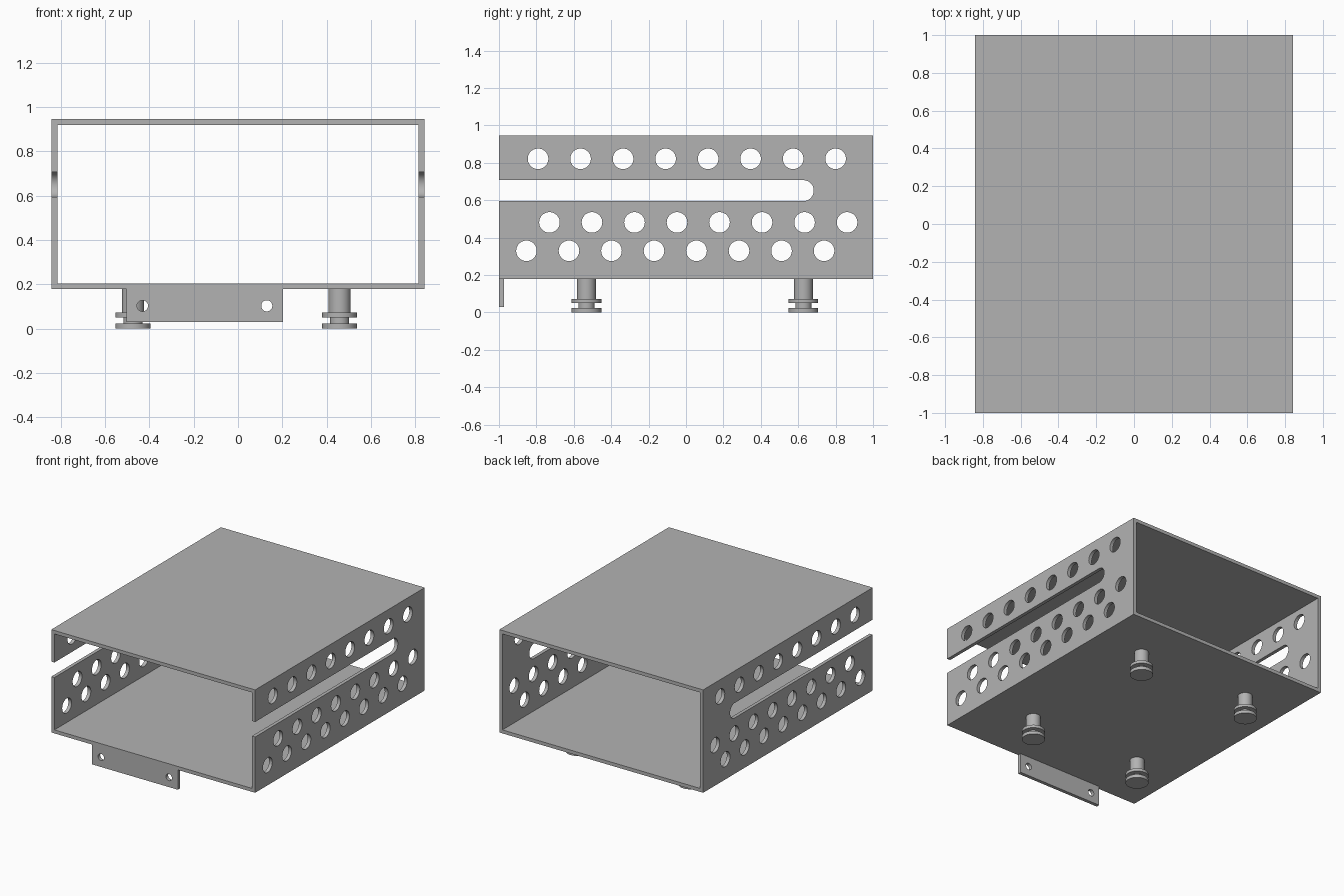
import bpy, bmesh, math
from mathutils import Matrix

if "Cube" in bpy.data.objects:
    bpy.data.objects.remove(bpy.data.objects["Cube"])

W, D, Z0, Z1, T = 0.842, 1.0, 0.178, 0.946, 0.026   # half width, half depth, bottom, top, sheet thickness
PITCH = 0.2273

grey = bpy.data.materials.new("sheet_grey")
grey.diffuse_color = (0.45, 0.45, 0.45, 1)
grey.use_nodes = True
grey.node_tree.nodes["Principled BSDF"].inputs["Base Color"].default_value = grey.diffuse_color


def make(name, bm):
    bmesh.ops.recalc_face_normals(bm, faces=bm.faces[:])
    me = bpy.data.meshes.new(name)
    bm.to_mesh(me)
    bm.free()
    me.materials.append(grey)
    ob = bpy.data.objects.new(name, me)
    bpy.context.collection.objects.link(ob)
    return ob


def activate(ob):
    bpy.ops.object.select_all(action='DESELECT')
    ob.select_set(True)
    bpy.context.view_layer.objects.active = ob


def smooth(ob):
    activate(ob)
    bpy.ops.object.shade_smooth_by_angle(angle=math.radians(30))


def cut(ob, cutter):
    mod = ob.modifiers.new("cut", 'BOOLEAN')
    mod.operation, mod.solver, mod.object = 'DIFFERENCE', 'EXACT', cutter
    activate(ob)
    bpy.ops.object.modifier_apply(modifier=mod.name)
    bpy.data.objects.remove(cutter)
    smooth(ob)


def add_cylinder(bm, loc, r, length, axis):
    rot = Matrix.Rotation(math.pi / 2, 4, 'Y' if axis == 'X' else 'X')
    bmesh.ops.create_cone(bm, cap_ends=True, segments=40, radius1=r, radius2=r,
                          depth=length, matrix=Matrix.Translation(loc) @ rot)


def add_prism(bm, pts, vec):
    face = bm.faces.new([bm.verts.new(p) for p in pts])
    ext = bmesh.ops.extrude_face_region(bm, geom=[face], use_keep_orig=True)
    bmesh.ops.translate(bm, vec=vec,
                        verts=[g for g in ext['geom'] if isinstance(g, bmesh.types.BMVert)])


# Housing: rectangular sleeve open at front and back
bm = bmesh.new()
rings = []
for y in (-D, D):
    for k in (0, T):
        rings.append([bm.verts.new((x, y, z)) for x, z in
                      ((-W + k, Z0 + k), (W - k, Z0 + k), (W - k, Z1 - k), (-W + k, Z1 - k))])
for a, b in ((0, 1), (1, 3), (3, 2), (2, 0)):
    for i in range(4):
        j = (i + 1) % 4
        bm.faces.new((rings[a][i], rings[a][j], rings[b][j], rings[b][i]))
housing = make("housing", bm)

# Side vents: three rows of holes and a slot open at the front
bm = bmesh.new()
for y0, z in ((-0.791, 0.821), (-0.73, 0.481), (-0.853, 0.329)):
    for i in range(8):
        add_cylinder(bm, (0, y0 + i * PITCH, z), 0.055, 2, 'X')
zc, r, yc = 0.651, 0.056, 0.627
slot = [(-1, -1.1, zc + r), (-1, -1.1, zc - r)]
for i in range(25):
    a = -math.pi / 2 + math.pi * i / 24
    slot.append((-1, yc + r * math.cos(a), zc + r * math.sin(a)))
add_prism(bm, slot, (2, 0, 0))
cut(housing, make("vent_cutter", bm))

# Mounting tab hanging below the front edge, with two screw holes
bm = bmesh.new()
add_prism(bm, [(-0.504, -D, 0.03), (0.203, -D, 0.03), (0.203, -D, Z0), (-0.504, -D, Z0)],
          (0, T, 0))
tab = make("mounting_tab", bm)
bm = bmesh.new()
for x in (-0.431, 0.13):
    add_cylinder(bm, (x, -D, 0.103), 0.025, 0.2, 'Y')
cut(tab, make("screw_hole_cutter", bm))

# Feet: turned studs with two flanges
profile = [(0, 0), (0.079, 0), (0.079, 0.024), (0.043, 0.024), (0.043, 0.05), (0.079, 0.05),
           (0.079, 0.072), (0.05, 0.072), (0.05, Z0), (0, Z0)]
for side, x in (("left", -0.474), ("right", 0.459)):
    for end, y in (("front", -0.532), ("back", 0.628)):
        bm = bmesh.new()
        vs = [bm.verts.new((pr, 0, pz)) for pr, pz in profile]
        es = [bm.edges.new(e) for e in zip(vs, vs[1:])]
        bmesh.ops.spin(bm, geom=vs + es, cent=(0, 0, 0), axis=(0, 0, 1),
                       angle=2 * math.pi, steps=40)
        bmesh.ops.remove_doubles(bm, verts=bm.verts[:], dist=1e-4)
        foot = make(f"foot_{end}_{side}", bm)
        foot.location = (x, y, 0)
        smooth(foot)
